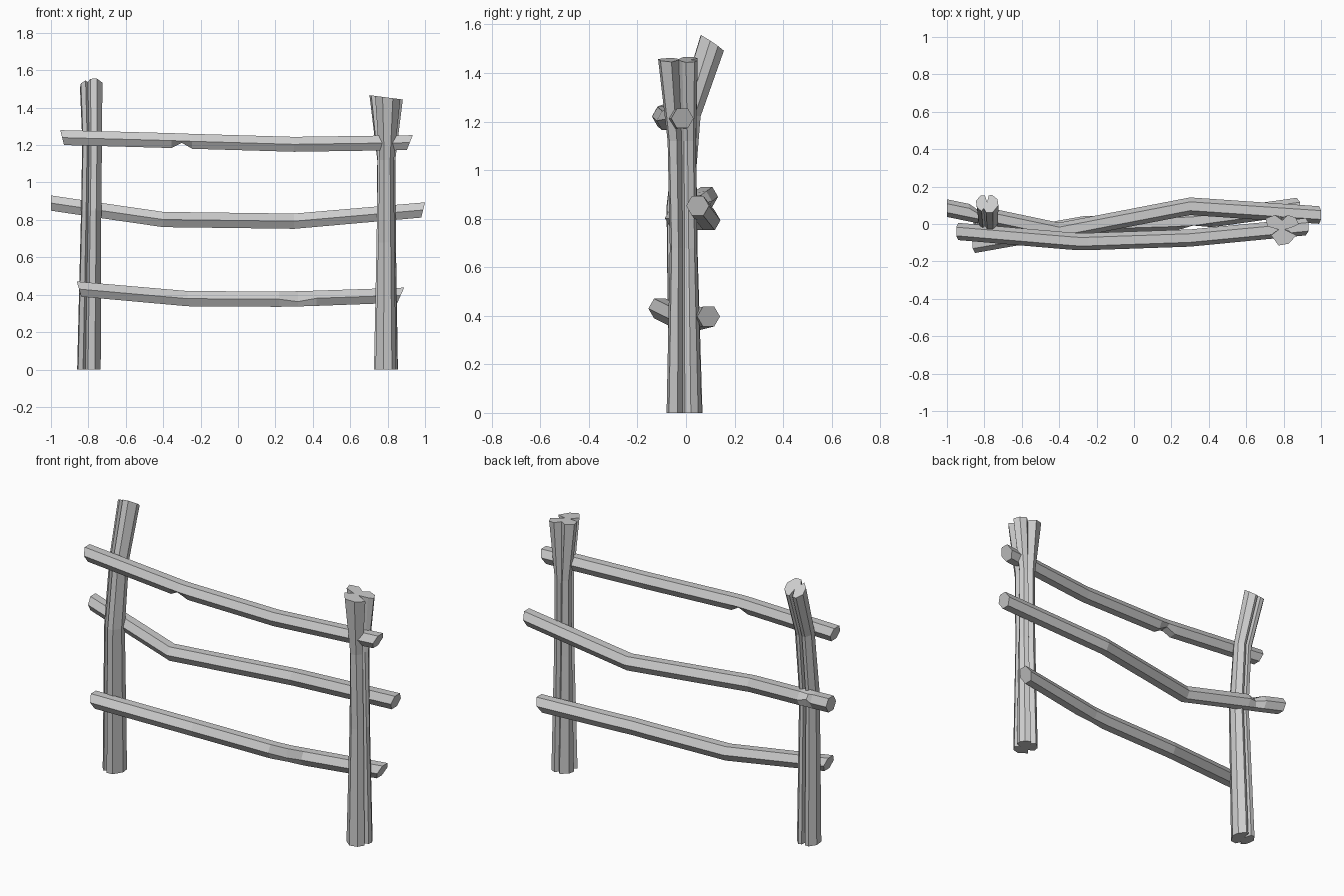
import bpy, bmesh
from math import cos, sin, pi


def loft(name, rings):
    """Skin a list of equal-length vertex rings and cap both ends."""
    bm = bmesh.new()
    vr = [[bm.verts.new(p) for p in r] for r in rings]
    n = len(vr[0])
    for a, b in zip(vr, vr[1:]):
        for i in range(n):
            j = (i + 1) % n
            bm.faces.new((a[i], a[j], b[j], b[i]))
    bm.faces.new(vr[0][::-1])
    bm.faces.new(vr[-1])
    bmesh.ops.recalc_face_normals(bm, faces=bm.faces)
    me = bpy.data.meshes.new(name)
    bm.to_mesh(me)
    bm.free()
    ob = bpy.data.objects.new(name, me)
    bpy.context.collection.objects.link(ob)
    return ob


def rail(name, path, r, shear, dents):
    """Hexagonal pole; shear slants the sawn ends, dents push single corners."""
    rings = []
    for i, (x, y, z) in enumerate(path):
        s = shear[0] if i == 0 else shear[1] if i == len(path) - 1 else 0
        ring = []
        for k in range(6):
            dy, dz = r * cos(k * pi / 3), r * sin(k * pi / 3)
            ey, ez = dents.get((i, k), (0, 0))
            ring.append((x + s * dz, y + dy + ey, z + dz + ez))
        rings.append(ring)
    loft(name, rings)


# Rails
rail("top_rail",
     [(-.94, -.04, 1.24), (-.355, -.09, 1.224), (-.3, -.094, 1.222),
      (-.245, -.094, 1.22), (.3, -.075, 1.204), (.918, -.015, 1.213)],
     .046, (-.25, .4), {(2, 4): (0, .03), (2, 5): (0, .03)})
rail("middle_rail",
     [(-1, .085, .89), (-.88, .06, .872), (-.83, .05, .865), (-.78, .04, .857),
      (-.4, -.04, .802), (.3, .095, .793), (.99, .048, .853)],
     .047, (0, .25), {(2, 1): (-.02, -.015), (2, 0): (-.025, 0)})
rail("bottom_rail",
     [(-.85, -.108, .43), (-.27, -.005, .379), (.22, .01, .376),
      (.32, .015, .378), (.42, .03, .381), (.87, .093, .397)],
     .047, (-.3, .45), {(3, 3): (.025, -.015), (3, 4): (.01, 0)})

# Left post: round trunk with a back cleft and a front crack, bent backwards
trunk = [(.06, -.01), (.055, .03), (.025, .06), (.008, .055), (.0, .01), (-.012, .055),
         (-.035, .055), (-.06, .02), (-.055, -.025), (-.03, -.05), (-.018, -.03),
         (-.005, -.06), (.03, -.057)]
# centre x, centre y, z, x scale, y scale, cap slope in y, cap slope in x
stations = [(-.797, -.005, 0, 1.05, 1.1, 0, 0), (-.785, -.025, .85, .9, .92, 0, 0),
            (-.78, .012, 1.23, .88, .8, -.2, 0), (-.785, .108, 1.522, 1, .8, -.68, .1)]
loft("left_post", [[(cx + x * sx, cy + y * sy, z + y * sy * ty + x * sx * tx)
                    for x, y in trunk]
                   for cx, cy, z, sx, sy, ty, tx in stations])

# Right post: section opens from a cracked trunk into splayed prongs
foot = [(.025, -.015), (.058, -.005), (.062, .02), (.045, .05), (.015, .065), (0, .045),
        (-.02, .068), (-.06, .035), (-.066, 0), (-.035, -.018), (-.058, -.045),
        (-.015, -.08), (.03, -.07), (.052, -.035)]
crown = [(.012, -.03), (.06, -.015), (.088, .0), (.07, .035), (.03, .048), (0, .02),
         (-.04, .048), (-.09, .03), (-.08, -.012), (-.02, -.03), (-.06, -.06),
         (-.02, -.115), (.035, -.105), (.075, -.06)]
# z, blend to crown, x scale, y scale, cap slope in x
levels = [(0, 0, 1, 1, 0), (.68, .25, .75, .75, 0), (1.12, .6, .62, .75, 0),
          (1.455, 1, 1, 1, -.13)]
loft("right_post", [[(.793 + (a[0] + (b[0] - a[0]) * t) * sx,
                      (a[1] + (b[1] - a[1]) * t) * sy,
                      z + (a[0] + (b[0] - a[0]) * t) * tx)
                     for a, b in zip(foot, crown)]
                    for z, t, sx, sy, tx in levels])
